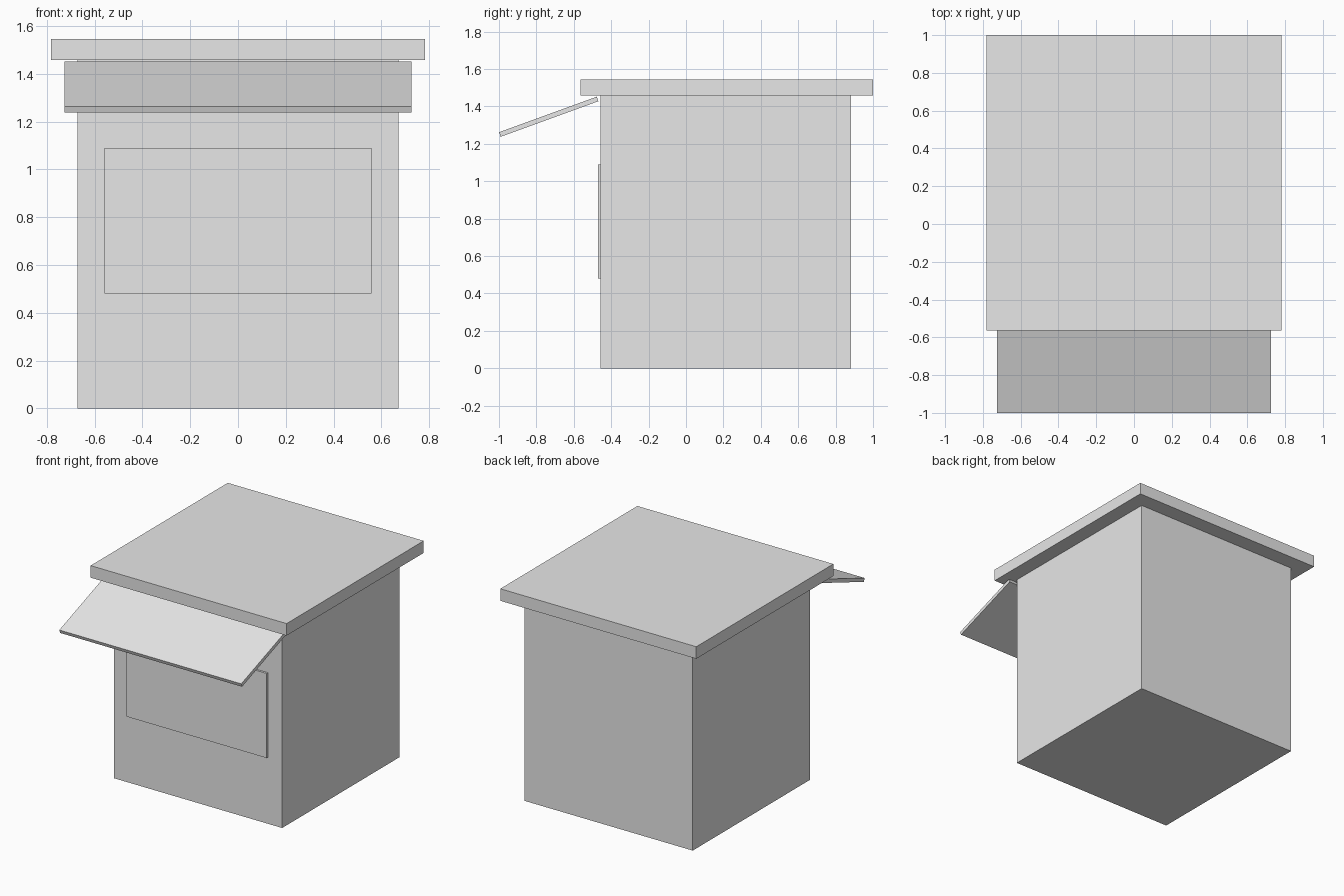
import bpy
import math

if "Cube" in bpy.data.objects:
    bpy.data.objects.remove(bpy.data.objects["Cube"])

grey = bpy.data.materials.new("light_grey")
grey.diffuse_color = (0.8, 0.8, 0.8, 1)
grey.use_nodes = True
grey.node_tree.nodes["Principled BSDF"].inputs["Base Color"].default_value = grey.diffuse_color


def box(name, low, high, tilt=0.0):
    """Box between two corners, optionally tilted about its centre on x."""
    centre = [(a + b) / 2 for a, b in zip(low, high)]
    bpy.ops.mesh.primitive_cube_add(size=1, location=centre)
    ob = bpy.context.object
    ob.name = name
    ob.scale = [b - a for a, b in zip(low, high)]
    bpy.ops.object.transform_apply(location=False, rotation=False, scale=True)
    ob.rotation_euler.x = math.radians(tilt)
    ob.data.materials.append(grey)
    return ob


# Kiosk body
box("body", (-0.672, -0.456, 0), (0.672, 0.883, 1.458))
# Overhanging flat roof
box("roof", (-0.782, -0.563, 1.458), (0.782, 1.0, 1.545))
# Serving window panel on the front
box("window_panel", (-0.559, -0.471, 0.48), (0.559, -0.456, 1.09))
# Sloping awning, hung just below the roof's front edge
box("awning", (-0.726, -1.012, 1.332), (0.726, -0.456, 1.358), tilt=20)
